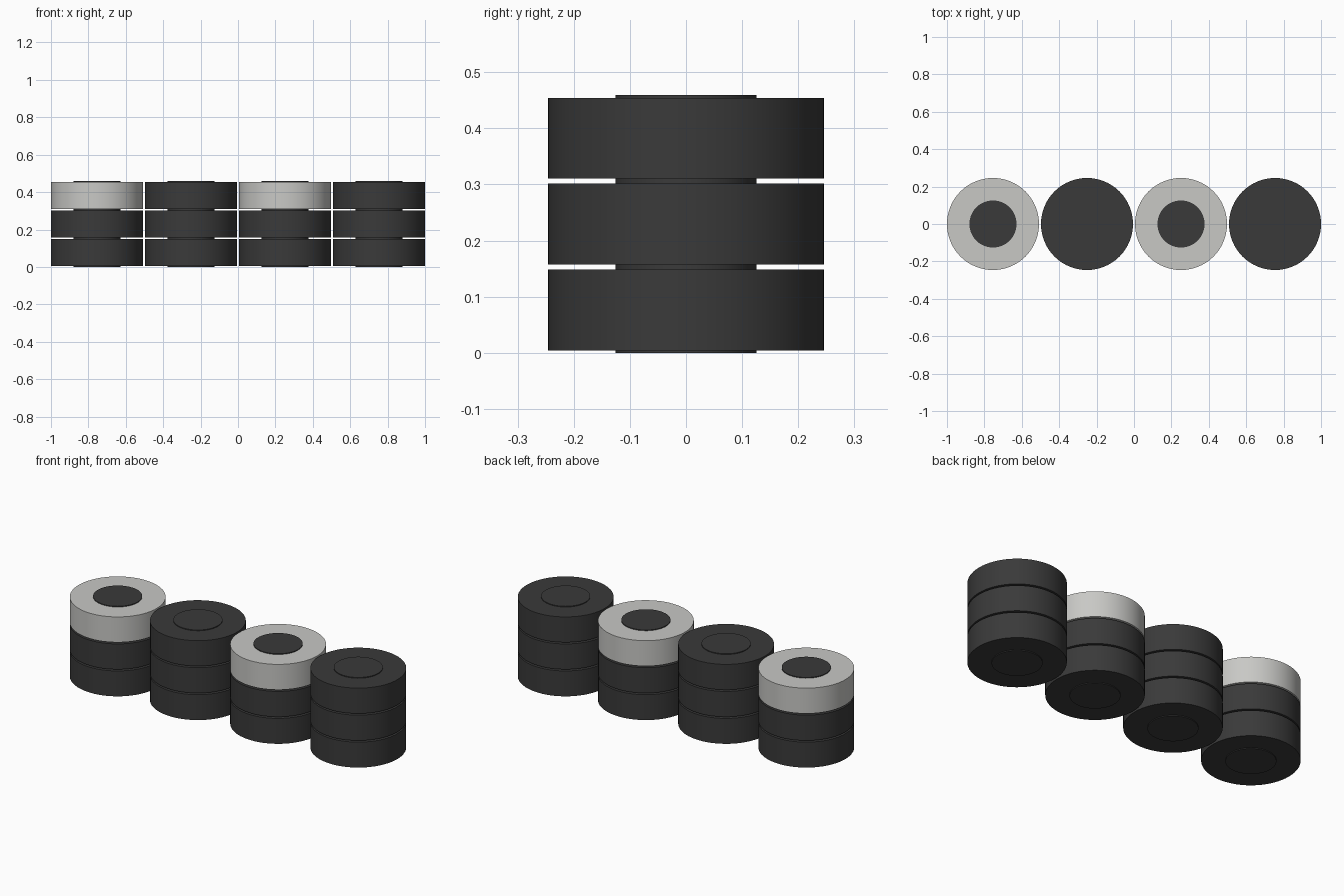
import bpy
import math

cube = bpy.data.objects.get("Cube")
if cube:
    bpy.data.objects.remove(cube, do_unlink=True)

RADIUS, HUB_RADIUS = 0.246, 0.126
PITCH, RIM = 0.153, 0.0045       # height of one disc, and how far its hub stands out
SPACING = 0.5027                 # distance between stacks


def material(name, colour):
    mat = bpy.data.materials.new(name)
    mat.use_nodes = True
    mat.diffuse_color = colour
    mat.node_tree.nodes["Principled BSDF"].inputs["Base Color"].default_value = colour
    return mat


black = material("black rubber", (0.042, 0.042, 0.042, 1))
grey = material("light grey", (0.58, 0.58, 0.56, 1))


def cylinder(name, radius, bottom, top, x, mat):
    bpy.ops.mesh.primitive_cylinder_add(
        vertices=64, radius=radius, depth=top - bottom,
        location=(x, 0, (bottom + top) / 2))
    obj = bpy.context.object
    obj.name = name
    obj.data.materials.append(mat)
    bpy.ops.object.shade_smooth_by_angle(angle=math.radians(30))
    return obj


# Four stacks of three discs; every other stack has a light top disc
for stack in range(4):
    x = (stack - 1.5) * SPACING
    for level in range(3):
        z = level * PITCH
        light = level == 2 and stack % 2 == 0
        label = f"{stack + 1}_{level + 1}"
        cylinder(f"disc_{label}", RADIUS, z + RIM, z + PITCH - RIM, x,
                 grey if light else black)
        # Hub showing as a thin raised cap above and below the disc
        cylinder(f"hub_{label}", HUB_RADIUS, z, z + PITCH, x, black)
